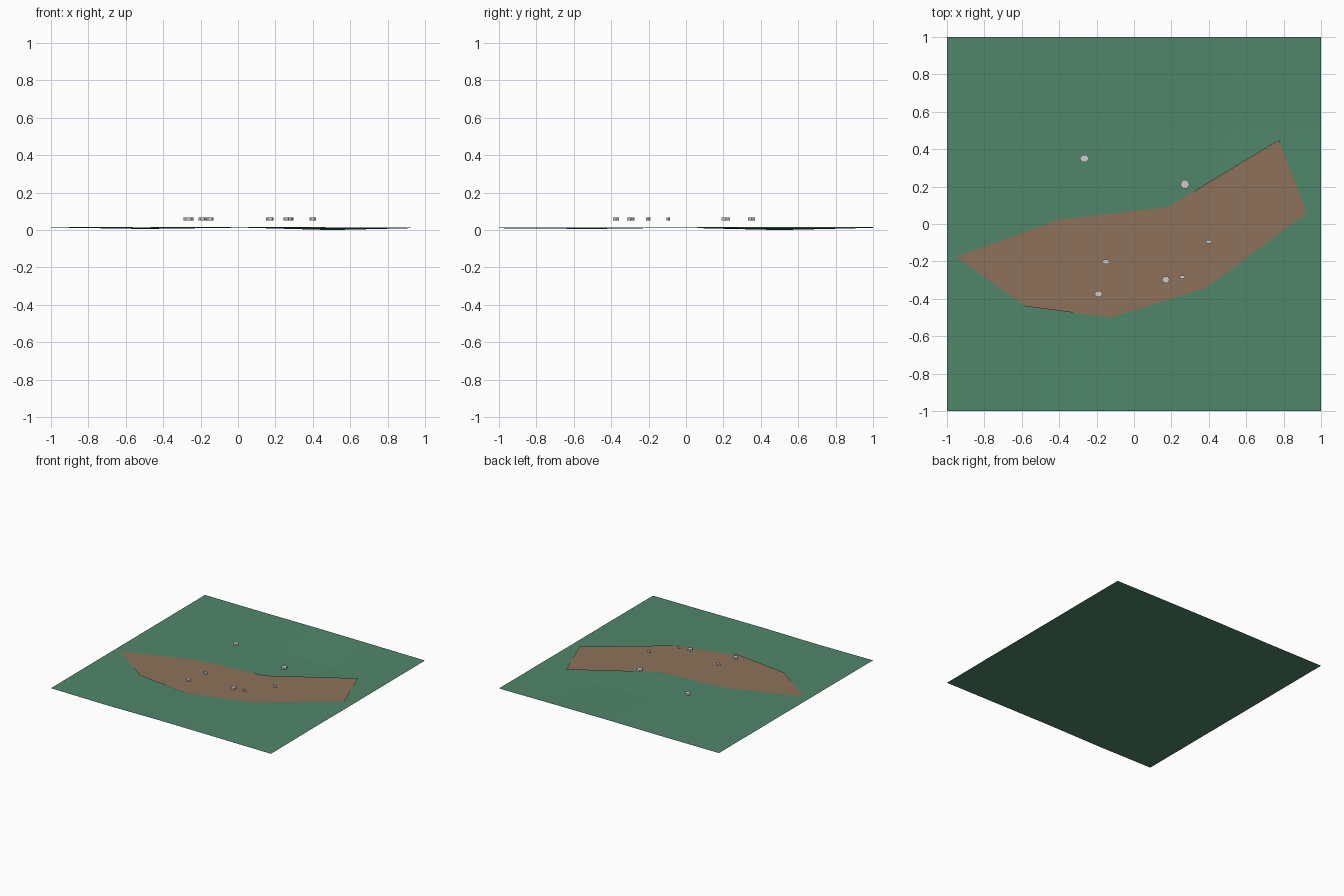
import bpy, math

if "Cube" in bpy.data.objects:
    bpy.data.objects.remove(bpy.data.objects["Cube"])

def material(name, rgb):
    m = bpy.data.materials.new(name)
    m.diffuse_color = (*rgb, 1)
    m.use_nodes = True
    m.node_tree.nodes["Principled BSDF"].inputs["Base Color"].default_value = m.diffuse_color
    return m

def mesh_object(name, verts, faces, mat=None):
    me = bpy.data.meshes.new(name)
    me.from_pydata(verts, [], faces)
    me.update()
    ob = bpy.data.objects.new(name, me)
    bpy.context.collection.objects.link(ob)
    if mat:
        me.materials.append(mat)
    return ob

grass = material("grass", (0.08, 0.24, 0.145))
dirt = material("dirt", (0.27, 0.17, 0.105))

# Gently uneven ground sheet, 4 x 4 cells, rows from front to back
heights = [
    [0.014, 0.010, 0.014, 0.012, 0.010],
    [0.015, 0.006, 0.013, 0.011, 0.012],
    [0.015, 0.013, 0.014, 0.012, 0.011],
    [0.016, 0.013, 0.016, 0.000, 0.012],
    [0.016, 0.015, 0.017, 0.015, 0.012],
]
verts = [(-1 + 0.5 * i, -1 + 0.5 * j, heights[j][i]) for j in range(5) for i in range(5)]
faces = [(j * 5 + i, j * 5 + i + 1, j * 5 + i + 6, j * 5 + i + 5)
         for j in range(4) for i in range(4)]
mesh_object("ground", verts, faces, grass)

# Bent dirt path lying just above the ground: front edge, then back edge
front = [(-0.95, -0.175), (-0.58, -0.44), (-0.125, -0.5), (0.38, -0.345), (0.925, 0.06)]
back = [(-0.40, 0.025), (0.18, 0.09), (0.775, 0.45)]
pv = [(x, y, 0.0165) for x, y in front + back]
mesh_object("dirt_path", pv, [(0, 1, 5), (1, 2, 6, 5), (2, 3, 6), (3, 4, 7, 6)], dirt)

# Small six-sided pebbles: x, y, half width, half depth
pebbles = [
    (-0.265, 0.35, 0.026, 0.018), (0.272, 0.212, 0.025, 0.022),
    (0.40, -0.094, 0.018, 0.009), (-0.15, -0.202, 0.020, 0.012),
    (0.17, -0.298, 0.021, 0.018), (0.258, -0.284, 0.016, 0.009),
    (-0.19, -0.374, 0.022, 0.017),
]
for n, (x, y, rx, ry) in enumerate(pebbles):
    bpy.ops.mesh.primitive_cylinder_add(vertices=6, radius=1, depth=0.017,
                                        location=(x, y, 0.059))
    ob = bpy.context.object
    ob.name = f"pebble_{n + 1}"
    ob.rotation_euler.z = 0
    # turn the mesh so corners point sideways, then flatten to size
    for v in ob.data.vertices:
        v.co.x, v.co.y = v.co.y * rx, -v.co.x * ry / math.cos(math.pi / 6)
